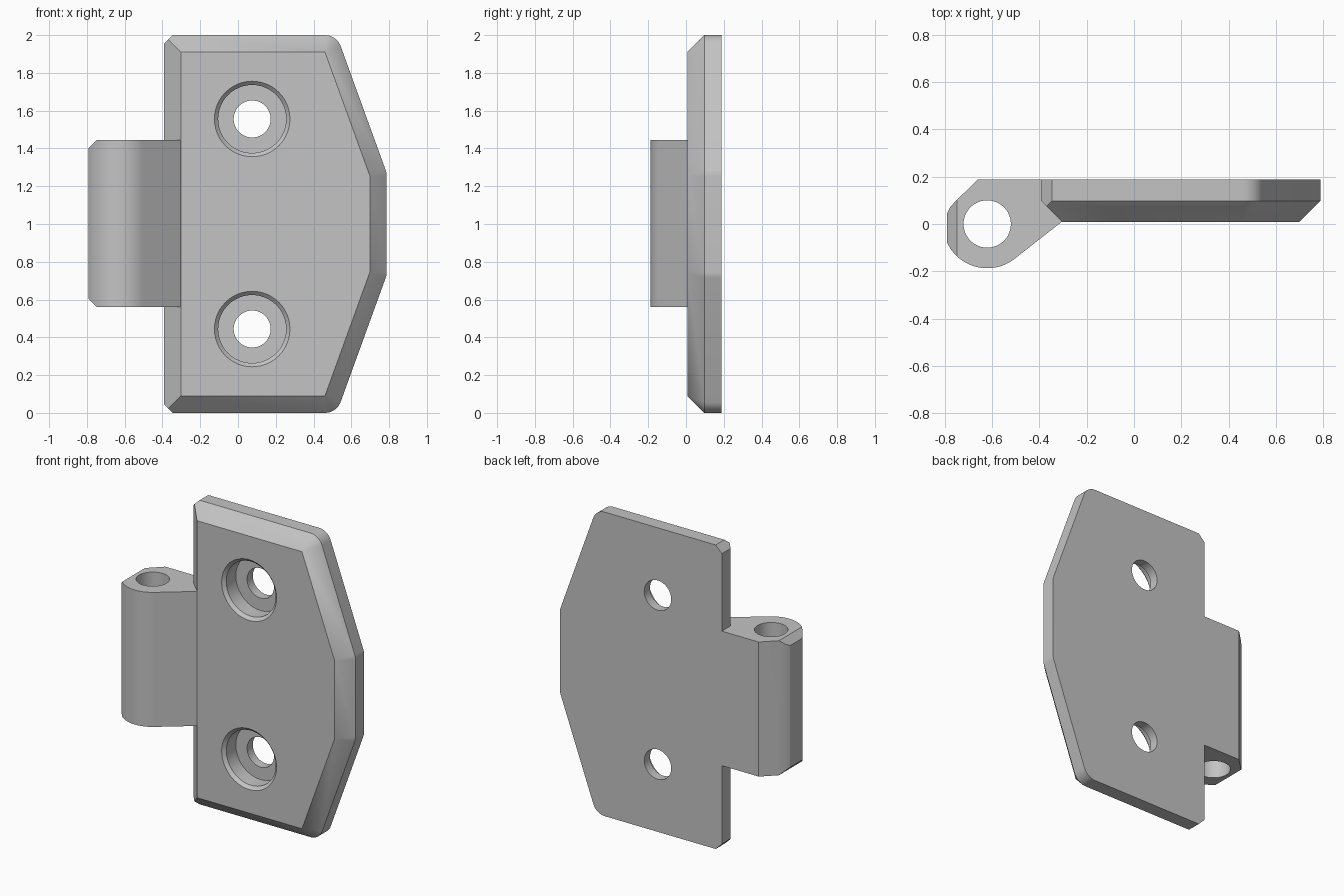
import bpy, bmesh
from math import sin, cos, radians, pi
from mathutils import Vector

if "Cube" in bpy.data.objects:
    bpy.data.objects.remove(bpy.data.objects["Cube"], do_unlink=True)

grey = bpy.data.materials.new("plain grey")
grey.use_nodes = True
grey.diffuse_color = (0.55, 0.55, 0.55, 1)
grey.node_tree.nodes["Principled BSDF"].inputs["Base Color"].default_value = grey.diffuse_color

BACK, RIM, FRONT = 0.187, 0.097, 0.008     # plate depths along y
BEVEL = RIM - FRONT
MID = 1.0                                  # height of the symmetry plane
PIN_X, KNUCKLE_R = -0.62, 0.187


def loft(name, rings, cuts=()):
    """Skin matching rings of points, cap both ends, slice off corners by planes."""
    bm = bmesh.new()
    loops = [[bm.verts.new(p) for p in ring] for ring in rings]
    n = len(loops[0])
    for a, b in zip(loops, loops[1:]):
        for i in range(n):
            j = (i + 1) % n
            bm.faces.new((a[i], a[j], b[j], b[i]))
    bm.faces.new(loops[0])
    bm.faces.new(loops[-1])
    bmesh.ops.remove_doubles(bm, verts=bm.verts, dist=1e-5)
    for point, normal in cuts:
        bmesh.ops.bisect_plane(bm, geom=bm.verts[:] + bm.edges[:] + bm.faces[:],
                               plane_co=point, plane_no=normal, clear_outer=True)
        bmesh.ops.holes_fill(bm, edges=[e for e in bm.edges if e.is_boundary])
    bmesh.ops.recalc_face_normals(bm, faces=bm.faces)
    mesh = bpy.data.meshes.new(name)
    bm.to_mesh(mesh)
    bm.free()
    mesh.materials.append(grey)
    obj = bpy.data.objects.new(name, mesh)
    bpy.context.collection.objects.link(obj)
    return obj


def arc(x, y, r, start, end, n):
    angles = [radians(start + (end - start) * i / n) for i in range(n + 1)]
    return [(x + r * cos(a), y + r * sin(a)) for a in angles]


def mirror(points):
    return points + [(x, 2 * MID - z) for x, z in reversed(points)]


# Plate: the front face outline grows by the bevel, with round right corners
left, low, wide = (-0.303, BEVEL), (0.46, BEVEL), (0.698, 0.745)
inner = mirror([left] + [low] * 9 + [wide] * 5)
outer = mirror([(left[0] - BEVEL, 0)] + arc(*low, BEVEL, -90, -20, 8)
               + arc(*wide, BEVEL, -20, 0, 4))
plate_left = left[0] - BEVEL
corner_cuts = [((plate_left, 0, MID + s * (MID - 0.045)), (-1, 0, s)) for s in (-1, 1)]
plate = loft("hinge_leaf", [[(x, BACK, z) for x, z in outer],
                            [(x, RIM, z) for x, z in outer],
                            [(x, FRONT, z) for x, z in inner]], corner_cuts)

# Knuckle: rounded barrel with a flat left side, running into the plate
profile = [(-0.25, BACK), (-0.66, BACK), (-0.75, 0.1), (-0.775, 0.073), (-0.79, 0.045)]
profile += arc(PIN_X, 0, KNUCKLE_R, 204.5, 308, 20)
profile += [(-0.303, 0.011), (-0.25, 0.05)]
z0, z1 = 0.56, 1.445
edge_cuts = [((-0.79, 0, z0 + 0.042), (-1, 0, -1)), ((-0.79, 0, z1 - 0.042), (-1, 0, 1))]
knuckle = loft("knuckle", [[(x, y, z) for x, y in profile] for z in (z0, z1)], edge_cuts)

# Pin bore and stepped screw holes
circle = arc(0, 0, 1, 0, 360, 48)[:-1]
cutters = [loft("pin_bore", [[(PIN_X + 0.1 * c, 0.1 * s, z) for c, s in circle]
                             for z in (z0 - 0.1, z1 + 0.1)])]
steps = [(FRONT - 0.02, 0.22), (FRONT + 0.02, 0.18), (0.127, 0.18),
         (0.127, 0.098), (BACK + 0.1, 0.098)]
for z in (MID - 0.556, MID + 0.556):
    cutters.append(loft("screw_hole", [[(0.075 + r * c, y, z + r * s) for c, s in circle]
                                       for y, r in steps]))

# Join and cut into one solid leaf
bpy.context.view_layer.objects.active = plate
for tool in [knuckle] + cutters:
    tool.hide_render = True
    mod = plate.modifiers.new(tool.name, "BOOLEAN")
    mod.operation = "UNION" if tool is knuckle else "DIFFERENCE"
    mod.solver = "EXACT"
    mod.object = tool
    bpy.ops.object.modifier_apply(modifier=mod.name)
    bpy.data.objects.remove(tool, do_unlink=True)

bpy.ops.object.select_all(action="DESELECT")
plate.select_set(True)
bpy.ops.object.shade_smooth_by_angle(angle=radians(25))
